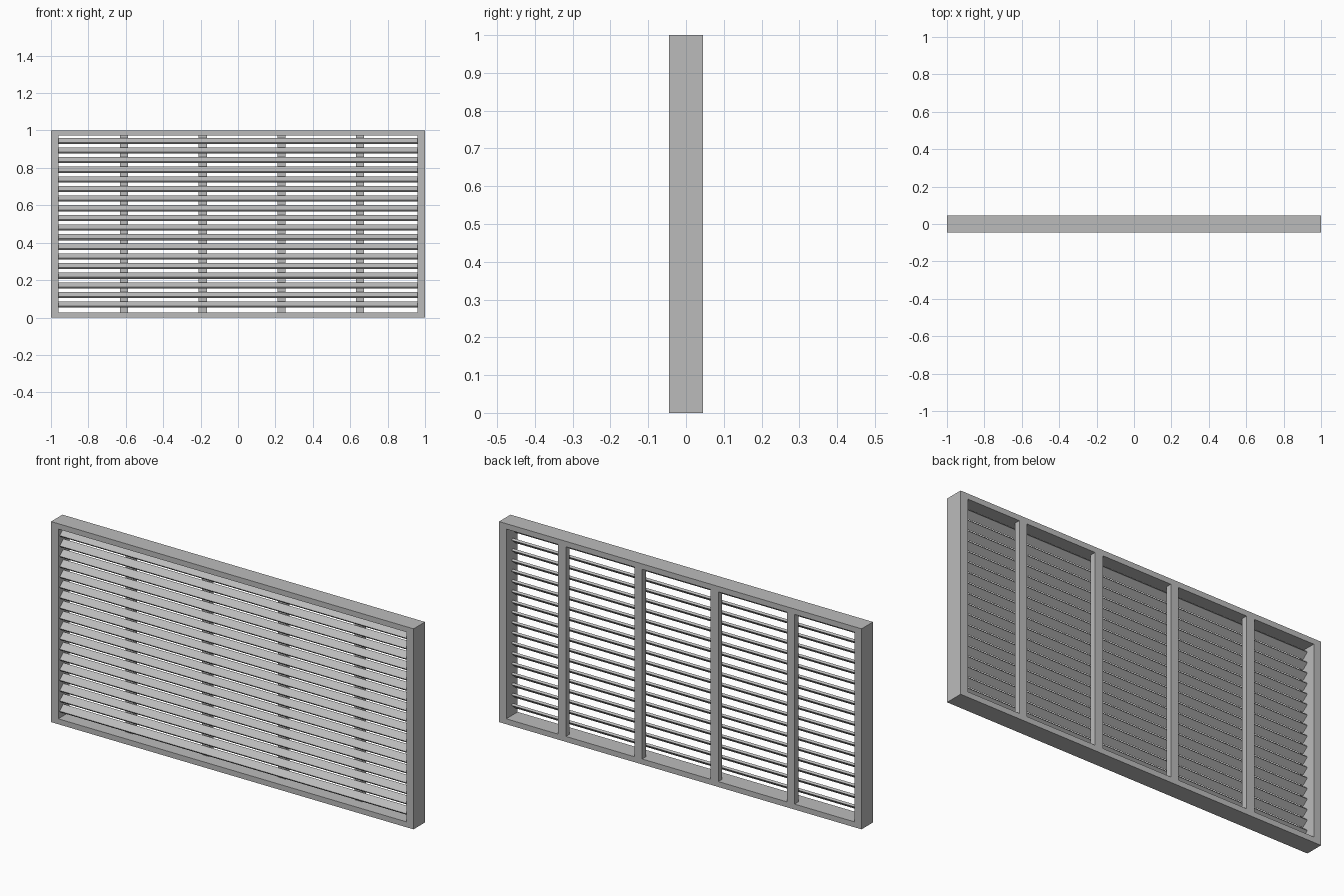
import bpy
from math import radians

cube = bpy.data.objects.get("Cube")
if cube:
    bpy.data.objects.remove(cube, do_unlink=True)

# One plain metal colour
metal = bpy.data.materials.new("grey metal")
metal.use_nodes = True
GREY = (0.5, 0.5, 0.5, 1)
metal.diffuse_color = GREY
metal.node_tree.nodes["Principled BSDF"].inputs["Base Color"].default_value = GREY


def box(name, size, centre, tilt=0):
    bpy.ops.mesh.primitive_cube_add(size=1, location=centre)
    ob = bpy.context.object
    ob.name = name
    ob.data.name = name
    ob.scale = size
    bpy.ops.object.transform_apply(location=False, rotation=False, scale=True)
    ob.rotation_euler.x = tilt
    ob.data.materials.append(metal)
    return ob


DEPTH, SIDE, RAIL = 0.09, 0.04, 0.027
INNER = 2 - 2 * SIDE

# Outer frame
for name, sign in (("left", 1), ("right", -1)):
    box(name + "_frame_post", (SIDE, DEPTH, 1), (sign * (1 - SIDE / 2), 0, 0.5))
box("bottom_frame_rail", (INNER, DEPTH, RAIL), (0, 0, RAIL / 2))
box("top_frame_rail", (INNER, DEPTH, RAIL), (0, 0, 1 - RAIL / 2))

# Louvre slats, low edge to the front
for i in range(18):
    box(f"slat_{i + 1}", (INNER, 0.038, 0.011), (0, -0.016, 0.069 + i * 0.0515), radians(40))

# Upright supports behind the slats
for i in range(4):
    box(f"back_support_{i + 1}", (0.043, 0.03, 1 - 2 * RAIL), (-0.609 + i * 0.4205, 0.03, 0.5))
